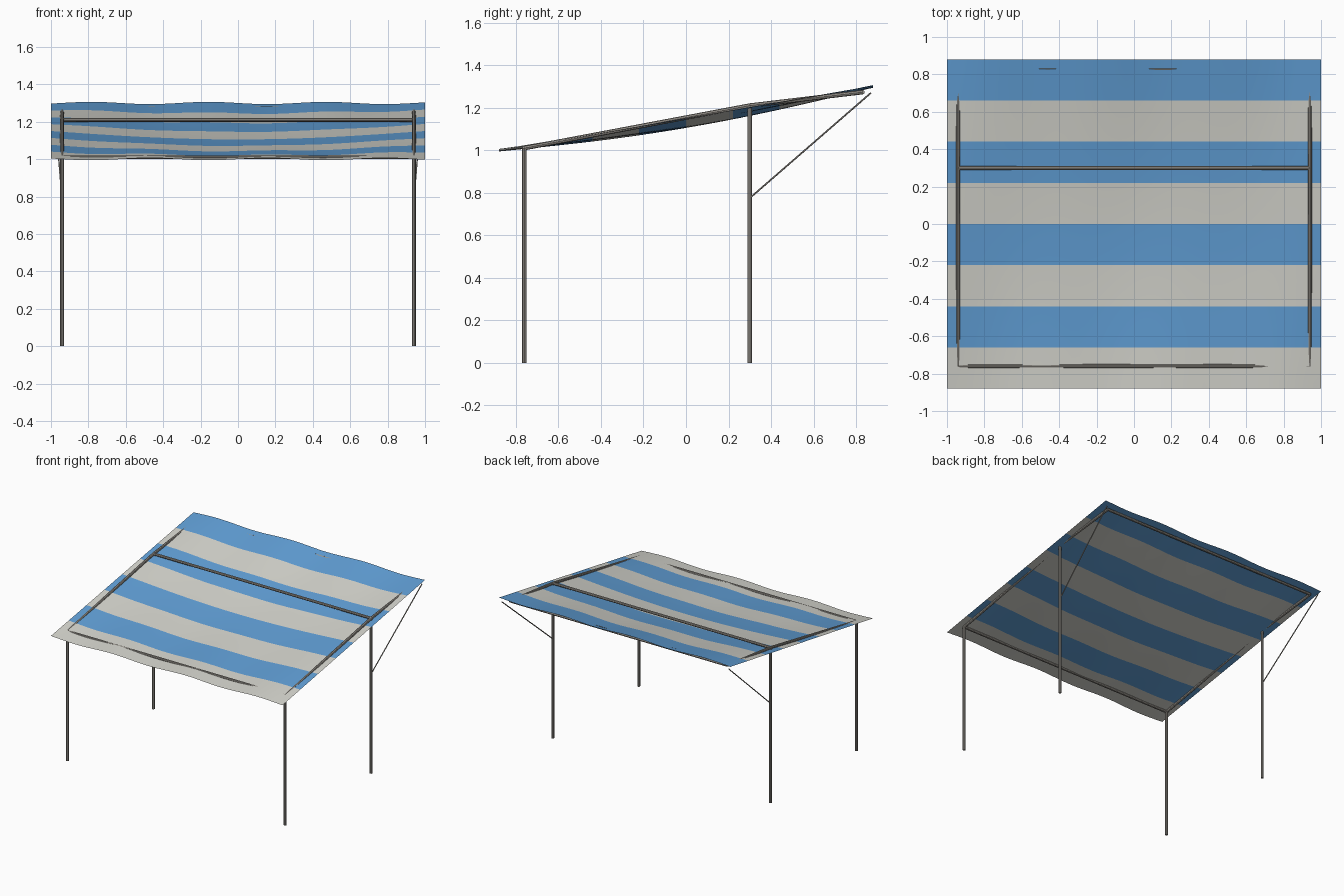
import bpy, bmesh, math
from mathutils import Vector

if "Cube" in bpy.data.objects:
    bpy.data.objects.remove(bpy.data.objects["Cube"])


def material(name, rgb):
    m = bpy.data.materials.new(name)
    m.diffuse_color = (*rgb, 1)
    m.use_nodes = True
    m.node_tree.nodes["Principled BSDF"].inputs["Base Color"].default_value = m.diffuse_color
    return m


CREAM = material("cream cloth", (0.66, 0.66, 0.61))
BLUE = material("blue cloth", (0.12, 0.35, 0.68))
METAL = material("grey metal", (0.32, 0.30, 0.27))


def rod(name, a, b, r, sides=8):
    a, b = Vector(a), Vector(b)
    d = b - a
    bm = bmesh.new()
    bmesh.ops.create_cone(bm, cap_ends=True, segments=sides,
                          radius1=r, radius2=r, depth=d.length)
    me = bpy.data.meshes.new(name)
    bm.to_mesh(me)
    bm.free()
    ob = bpy.data.objects.new(name, me)
    ob.rotation_mode = 'QUATERNION'
    ob.rotation_quaternion = d.to_track_quat('Z', 'Y')
    ob.location = (a + b) / 2
    me.materials.append(METAL)
    bpy.context.collection.objects.link(ob)


# Sagging cloth with gently waving front and back edges
NX, NY, HY = 48, 48, 0.88


def cloth_z(x, y):
    sag = 0.045 * math.cos(math.pi * x / 2) * math.cos(math.pi * y / (2 * HY))
    wave = 0.006 * math.sin(10 * x) * y / HY
    return 1.15 + 0.15 * y / HY - sag - wave


bm = bmesh.new()
grid = []
for j in range(NY + 1):
    y = -HY + 2 * HY * j / NY
    xs = [-1 + 2 * i / NX for i in range(NX + 1)]
    grid.append([bm.verts.new((x, y, cloth_z(x, y))) for x in xs])
for j in range(NY):
    for i in range(NX):
        f = bm.faces.new((grid[j][i], grid[j][i + 1],
                          grid[j + 1][i + 1], grid[j + 1][i]))
        f.material_index = (j * 8 // NY) % 2    # eight stripes
        f.smooth = True
me = bpy.data.meshes.new("canopy_cloth")
bm.to_mesh(me)
bm.free()
me.materials.append(CREAM)
me.materials.append(BLUE)
bpy.context.collection.objects.link(bpy.data.objects.new("canopy_cloth", me))

# Frame: posts, kinked side rails and thin braces on both sides
X, R = 0.94, 0.0105
FRONT, MID, BACK = (-0.76, 1.01), (0.30, 1.21), (0.83, 1.273)
for side, s in (("left", -1), ("right", 1)):
    for part, (y, z) in (("front", FRONT), ("back", MID)):
        rod(f"{side}_{part}_post", (s * X, y, 0), (s * X, y, z), R)
    rod(f"{side}_front_rail", (s * X, *FRONT), (s * X, *MID), R)
    rod(f"{side}_back_rail", (s * X, *MID), (s * X, *BACK), R)
    rod(f"{side}_brace", (s * X, 0.30, 0.775), (s * 0.98, 0.87, 1.27), 0.004, 6)

# Cross bars
for part, p in (("front", FRONT), ("middle", MID), ("back", BACK)):
    rod(f"{part}_cross_bar", (-X, *p), (X, *p), R)
